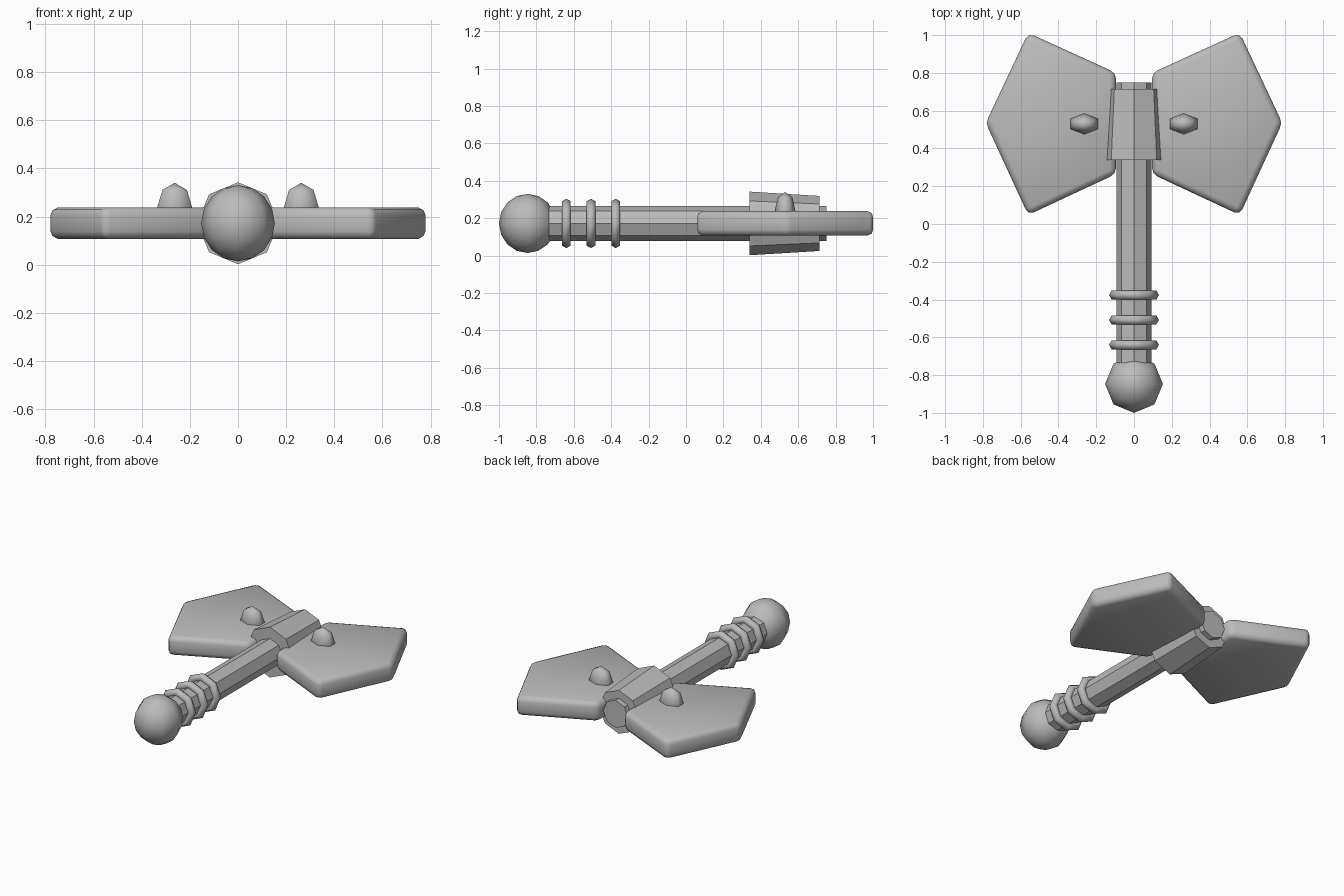
import bpy, bmesh, math
from mathutils import Matrix

if "Cube" in bpy.data.objects:
    bpy.data.objects.remove(bpy.data.objects["Cube"])

AXIS_Z = 0.172  # height of the handle axis

grey = bpy.data.materials.new("grey")
grey.diffuse_color = (0.5, 0.5, 0.5, 1)
grey.use_nodes = True
grey.node_tree.nodes["Principled BSDF"].inputs["Base Color"].default_value = grey.diffuse_color


def finish(bm, name, smooth):
    bmesh.ops.recalc_face_normals(bm, faces=bm.faces)
    for f in bm.faces:
        f.smooth = smooth
    me = bpy.data.meshes.new(name)
    bm.to_mesh(me)
    bm.free()
    me.materials.append(grey)
    ob = bpy.data.objects.new(name, me)
    bpy.context.collection.objects.link(ob)
    return ob


def shaft(name, y0, y1, r0, r1):
    """Eight-sided tapered bar along y, with a corner at the top."""
    bm = bmesh.new()
    rings = []
    for y, r in ((y0, r0), (y1, r1)):
        rings.append([bm.verts.new((r * math.cos(i * math.pi / 4), y,
                                    AXIS_Z + r * math.sin(i * math.pi / 4))) for i in range(8)])
    for i in range(8):
        j = (i + 1) % 8
        bm.faces.new((rings[0][i], rings[0][j], rings[1][j], rings[1][i]))
    bm.faces.new(rings[0])
    bm.faces.new(rings[1])
    return finish(bm, name, False)


def ball(name, loc, scale, segments, rings):
    bm = bmesh.new()
    mat = Matrix.Translation(loc) @ Matrix.Diagonal((*scale, 1))
    bmesh.ops.create_uvsphere(bm, u_segments=segments, v_segments=rings, radius=1, matrix=mat)
    return finish(bm, name, True)


def grip_ring(name, y, major=0.105, minor=0.027, sides=6):
    """Eight-sided torus around the handle."""
    bm = bmesh.new()
    loops = []
    for i in range(8):
        a = i * math.pi / 4
        loop = []
        for k in range(sides):
            b = k * math.tau / sides
            r = major + minor * math.cos(b)
            loop.append(bm.verts.new((r * math.cos(a), y + minor * math.sin(b),
                                      AXIS_Z + r * math.sin(a))))
        loops.append(loop)
    for i in range(8):
        for k in range(sides):
            n, m = (i + 1) % 8, (k + 1) % sides
            bm.faces.new((loops[i][k], loops[n][k], loops[n][m], loops[i][m]))
    return finish(bm, name, True)


def blade(name, side):
    """Flared five-sided plate with softened edges."""
    outline = [(0.095, 0.80), (0.56, 1.012), (0.785, 0.535), (0.56, 0.048), (0.095, 0.265)]
    bm = bmesh.new()
    low = [bm.verts.new((side * x, y, 0.107)) for x, y in outline]
    high = [bm.verts.new((side * x, y, 0.238)) for x, y in outline]
    bm.faces.new(low)
    bm.faces.new(high)
    for i in range(5):
        j = (i + 1) % 5
        bm.faces.new((low[i], low[j], high[j], high[i]))
    bmesh.ops.recalc_face_normals(bm, faces=bm.faces)
    bmesh.ops.bevel(bm, geom=bm.edges[:], offset=0.032, segments=2, profile=0.5,
                    affect='EDGES')
    return finish(bm, name, True)


# Handle, head collar and pommel
shaft("handle", -0.78, 0.75, 0.093, 0.093)
shaft("head_collar", 0.34, 0.715, 0.17, 0.147)
ball("pommel", (0, -0.847, AXIS_Z), (0.153, 0.153, 0.158), 8, 8)

# Grip rings
for n, y in enumerate((-0.64, -0.508, -0.376)):
    grip_ring(f"grip_ring_{n + 1}", y)

# Blades with a stud on each
for label, side in (("left", -1), ("right", 1)):
    blade(f"{label}_blade", side)
    ball(f"{label}_stud", (side * 0.263, 0.53, 0.24), (0.083, 0.055, 0.1), 6, 4)
